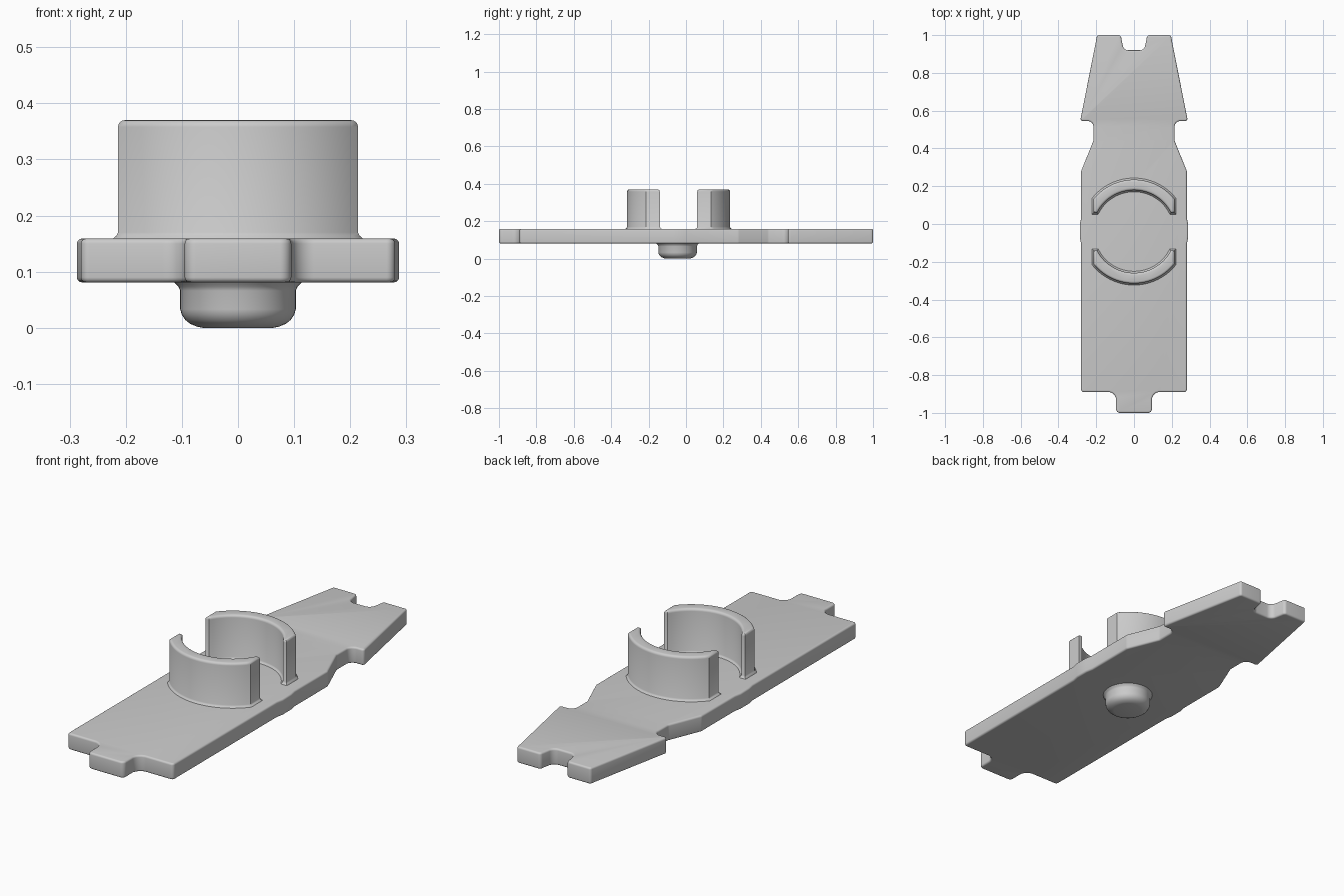
import bpy, bmesh
from math import sin, cos, tan, pi, acos, asin, radians
from mathutils import Vector

if "Cube" in bpy.data.objects:
    bpy.data.objects.remove(bpy.data.objects["Cube"])


def rounded(points, steps=6):
    """Round each (x, y, radius) corner of a closed outline."""
    out = []
    for i, (x, y, r) in enumerate(points):
        p = Vector((x, y))
        if r == 0:
            out.append(p)
            continue
        u = (Vector(points[i - 1][:2]) - p).normalized()
        v = (Vector(points[(i + 1) % len(points)][:2]) - p).normalized()
        half = u.angle(v) / 2
        c = p + (u + v).normalized() * r / sin(half)
        a = p + u * r / tan(half) - c
        b = p + v * r / tan(half) - c
        out += [c + a.lerp(b, k / steps).normalized() * r for k in range(steps + 1)]
    return out


def offset(outline, d):
    """Move a counter-clockwise outline outward by d."""
    n = len(outline)
    normals = []
    for i in range(n):
        e = (outline[(i + 1) % n] - outline[i]).normalized()
        normals.append(Vector((e.y, -e.x)))
    return [p + (normals[i - 1] + normals[i]) * d / (1 + normals[i - 1].dot(normals[i]))
            for i, p in enumerate(outline)]


def loft(name, outline, layers):
    """Stack offset copies of an outline; layers are (z, offset)."""
    bm = bmesh.new()
    rings = [[bm.verts.new((p.x, p.y, z)) for p in offset(outline, d)] for z, d in layers]
    n = len(outline)
    for lo, hi in zip(rings, rings[1:]):
        for i in range(n):
            j = (i + 1) % n
            bm.faces.new((lo[i], lo[j], hi[j], hi[i]))
    bm.faces.new(rings[0][::-1])
    bm.faces.new(rings[-1])
    mesh = bpy.data.meshes.new(name)
    bm.to_mesh(mesh)
    bm.free()
    ob = bpy.data.objects.new(name, mesh)
    bpy.context.collection.objects.link(ob)
    bpy.ops.object.select_all(action='DESELECT')
    ob.select_set(True)
    bpy.context.view_layer.objects.active = ob
    bpy.ops.object.shade_smooth_by_angle(angle=radians(35))
    return ob


def round_edge(z, r, up, steps=4):
    """Layers for a rounded rim ending at height z."""
    s = 1 if up else -1
    arc = [(z - s * r * (1 - sin(a)), -r * (1 - cos(a)))
           for a in (k * pi / 2 / steps for k in range(steps + 1))]
    return arc if up else arc[::-1]


# Plate: right half of the outline, mirrored
right = [(.095, -1, .02), (.095, -.89, .04), (.28, -.89, .015),
         (.28, -.105, 0), (.287, -.07, 0), (.287, -.005, 0), (.28, .03, 0),
         (.28, .28, .03), (.215, .44, .03), (.215, .545, .03),
         (.285, .545, .012), (.195, 1, .012), (.07, 1, .015), (.055, .92, .03)]
left = [(-x, y, r) for x, y, r in reversed(right)]
loft("plate", rounded(right + left),
     round_edge(.081, .009, False) + round_edge(.159, .009, True))

# Two curved clip walls: ring segments trimmed at the sides and ends
OUTER, INNER, SIDE, GAP, CY = .275, .219, .214, .1, -.04
a0, a1 = acos(SIDE / OUTER), asin(GAP / INNER)
N = 28
wall = [Vector((OUTER * cos(a), OUTER * sin(a)))
        for a in (a0 + (pi - 2 * a0) * k / N for k in range(N + 1))]
wall.append(Vector((-SIDE, GAP)))
wall += [Vector((INNER * cos(a), INNER * sin(a)))
         for a in (pi - a1 - (pi - 2 * a1) * k / N for k in range(N + 1))]
wall.append(Vector((SIDE, GAP)))
wall_layers = [(.155, .010), (.160, .008), (.164, .003), (.170, 0)] + round_edge(.37, .012, True)
for name, s in (("back_clip", 1), ("front_clip", -1)):
    loft(name, [Vector((s * p.x, s * p.y + CY)) for p in wall], wall_layers)

# Round boss under the plate
circle = [Vector((.103 * cos(a), .103 * sin(a) - .045))
          for a in (2 * pi * k / 48 for k in range(48))]
loft("boss", circle, [(0, -.040), (.002, -.030), (.007, -.018), (.014, -.009),
                      (.023, -.003), (.033, 0), (.066, 0), (.073, .003),
                      (.078, .008), (.083, .012)])
